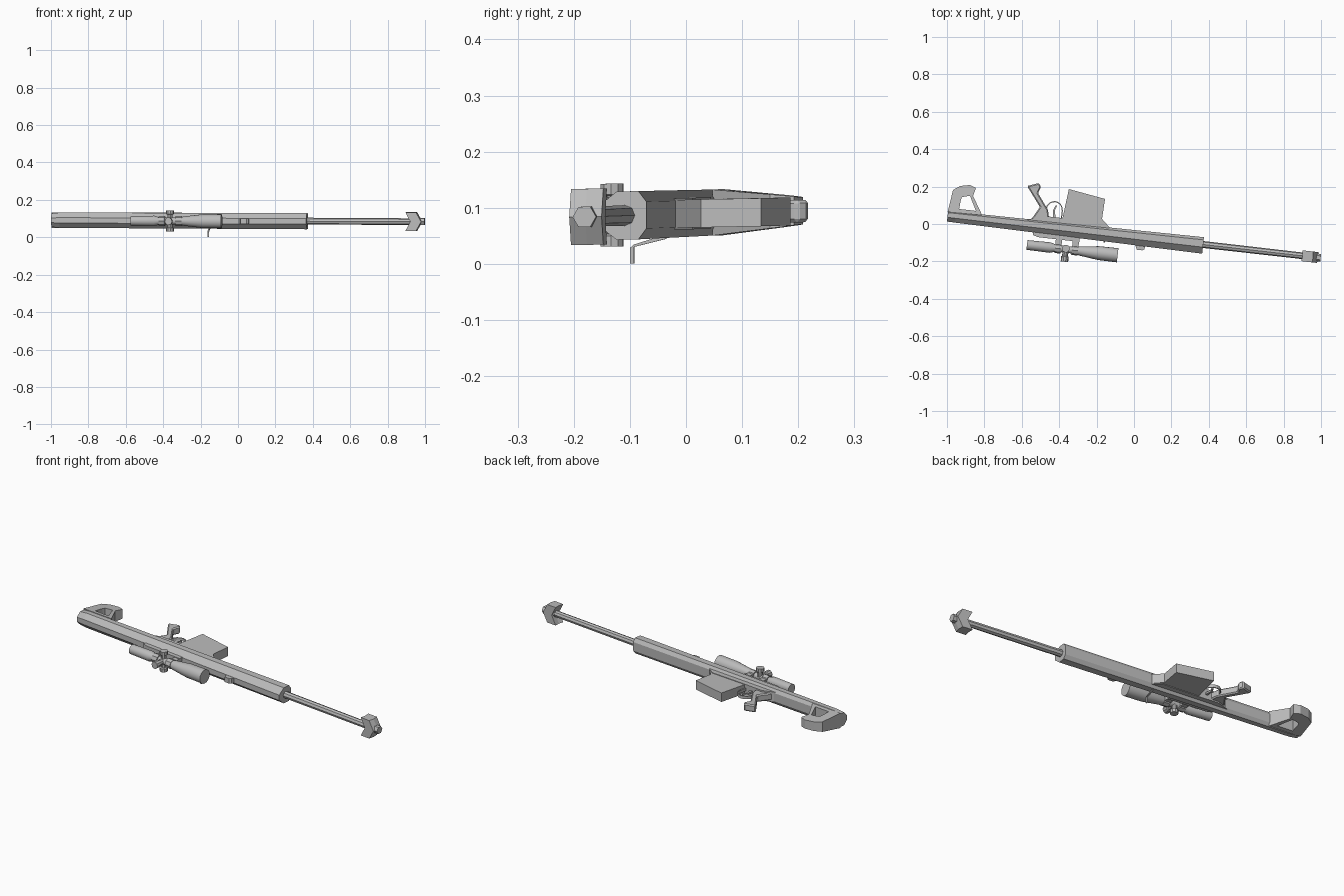
import bpy, bmesh, math

if "Cube" in bpy.data.objects:
    bpy.data.objects.remove(bpy.data.objects["Cube"])

# Rifle frame: u = along barrel, v = towards grip side, w = up; the whole rifle lies yawed on its side
A = math.radians(-6.5)
GREY = bpy.data.materials.new("gunmetal_grey")
GREY.diffuse_color = (0.5, 0.5, 0.5, 1)
GREY.use_nodes = True
GREY.node_tree.nodes["Principled BSDF"].inputs["Base Color"].default_value = GREY.diffuse_color


def place(u, v, w):
    return (u * math.cos(A) - v * math.sin(A),
            u * math.sin(A) + v * math.cos(A),
            0.089 + w - 0.004 * u + 0.02 * v)


def make(name, verts, faces, bevel=0, smooth=False):
    me = bpy.data.meshes.new(name)
    me.from_pydata([place(*p) for p in verts], [], faces)
    bm = bmesh.new()
    bm.from_mesh(me)
    bmesh.ops.recalc_face_normals(bm, faces=bm.faces)
    bm.to_mesh(me)
    bm.free()
    me.materials.append(GREY)
    ob = bpy.data.objects.new(name, me)
    bpy.context.collection.objects.link(ob)
    if bevel:
        m = ob.modifiers.new("chamfer", 'BEVEL')
        m.width, m.segments, m.limit_method = bevel, 1, 'ANGLE'
        m.angle_limit = math.radians(50)
    if smooth:
        bpy.ops.object.select_all(action='DESELECT')
        ob.select_set(True)
        bpy.context.view_layer.objects.active = ob
        bpy.ops.object.shade_smooth_by_angle(angle=math.radians(35))
    return ob


def loft(name, rings, **kw):
    n = len(rings[0])
    faces = [tuple(range(n)), tuple(range((len(rings) - 1) * n, len(rings) * n))]
    for r in range(len(rings) - 1):
        for i in range(n):
            j = (i + 1) % n
            faces.append((r * n + i, r * n + j, (r + 1) * n + j, (r + 1) * n + i))
    return make(name, [p for ring in rings for p in ring], faces, **kw)


def prism(name, pts, half, **kw):
    """Side profile (u, v) given thickness; half may be a function of v."""
    h = half if callable(half) else (lambda v: half)
    return loft(name, [[(u, v, s * h(v)) for u, v in pts] for s in (-1, 1)], **kw)


def lathe(name, profile, v, n, w=0, **kw):
    """Round part along the barrel direction from (u, radius) pairs."""
    ang = [2 * math.pi * i / n for i in range(n)]
    return loft(name, [[(u, v + r * math.cos(a), w + r * math.sin(a)) for a in ang]
                       for u, r in profile], **kw)


def box(name, u0, u1, v0, v1, w0, w1, **kw):
    pts = [(u0, v0), (u1, v0), (u1, v1), (u0, v1)]
    return loft(name, [[(u, v, w) for u, v in pts] for w in (w0, w1)], **kw)


# Main body: eight-sided section, slimmer towards the shoulder
SECTION = [(0.042, 0.024), (0.028, 0.043), (-0.010, 0.043), (-0.044, 0.015)]
SECTION += [(v, -w) for v, w in reversed(SECTION)]
loft("body", [[(u, -0.071 + sv * v, sw * w) for v, w in SECTION]
              for u, sv, sw in ((-0.995, 0.66, 0.84), (-0.95, 0.68, 0.95), (0.38, 1.03, 1.0))])

# Open shoulder stock: outer and inner loops joined into a frame
outer = [(-0.997, -0.049), (-0.982, 0.071), (-0.947, 0.0965), (-0.895, 0.108),
         (-0.861, 0.096), (-0.872, 0.0515), (-0.812, -0.045)]
inner = [(-0.938, -0.026), (-0.934, 0.025), (-0.93, 0.039), (-0.905, 0.046),
         (-0.888, 0.05), (-0.88, 0.035), (-0.848, -0.026)]
n = len(outer)
verts = [(u, v, s * (0.036 - 0.11 * v)) for s in (-1, 1) for loop in (outer, inner) for u, v in loop]
faces = []
for i in range(n):
    j = (i + 1) % n
    faces += [(i, j, n + j, n + i), (2 * n + i, 2 * n + j, 3 * n + j, 3 * n + i),
              (i, j, 2 * n + j, 2 * n + i), (n + i, n + j, 3 * n + j, 3 * n + i)]
make("stock_frame", verts, faces)

# Barrel and muzzle
lathe("barrel", [(0.36, 0.0185), (0.96, 0.0175)], -0.067, 8, smooth=True)
lathe("muzzle_tip", [(0.93, 0.021), (1.012, 0.021)], -0.067, 6)
chevron = [(0.942, 0), (0.915, 0.050), (0.972, 0.050), (1.0, 0),
           (0.972, -0.050), (0.915, -0.050)]
loft("muzzle_brake", [[(u + du, -0.067 + dv, w) for u, w in chevron]
                      for dv, du in ((-0.029, -0.004), (0, 0), (0.029, -0.004))])

# Magazine, grip and lower receiver
prism("magazine", [(-0.367, 0.146), (-0.169, 0.1155), (-0.173, 0.0075), (-0.12, -0.04),
                   (-0.386, -0.04)], 0.025)
prism("lower_receiver", [(-0.575, -0.045), (-0.50, -0.012), (-0.386, -0.012), (-0.17, -0.008),
                         (-0.11, -0.045)], 0.028)
prism("grip", [(-0.591, 0.137), (-0.5295, 0.160), (-0.516, 0.1405), (-0.529, 0.107),
               (-0.4655, 0.0225), (-0.45, -0.04), (-0.55, -0.04), (-0.51, 0.0334)],
      0.02, bevel=0.006)

# Trigger guard (thin strap) and trigger
arc = [(-0.432 + 0.046 * math.cos(t), 0.026 + 0.048 * math.sin(t))
       for t in [math.pi * (k / 8) for k in range(9)]]
arc = [(-0.386, -0.02)] + arc
arc_in = [(-0.432 + (u + 0.432) * 0.88, 0.026 + (v - 0.026) * 0.88) for u, v in arc]
for k in range(len(arc) - 1):
    prism("trigger_guard_%d" % k, [arc[k], arc[k + 1], arc_in[k + 1], arc_in[k]], 0.008)
prism("trigger", [(-0.435, -0.02), (-0.42, -0.02), (-0.428, 0.025), (-0.420, 0.05),
                  (-0.427, 0.052), (-0.438, 0.025)], 0.005)

# Scope
SV = -0.176
lathe("scope_tube", [(-0.556, 0.026), (-0.43, 0.028), (-0.40, 0.018), (-0.30, 0.018),
                     (-0.27, 0.025), (-0.17, 0.037), (-0.068, 0.038)], SV, 16, smooth=True)
TU = -0.347
ring = [2 * math.pi * i / 10 for i in range(10)]
for s, side in ((1, "upper"), (-1, "lower")):
    loft("scope_knob_" + side, [[(TU + r * math.cos(a), SV + 0.004 + r * math.sin(a), s * w) for a in ring]
                                for r, w in ((0.014, 0), (0.014, 0.034), (0.021, 0.037), (0.021, 0.056))],
         smooth=True)
loft("scope_knob_outer", [[(TU + r * math.cos(a), v, r * math.sin(a)) for a in ring]
                          for r, v in ((0.016, SV), (0.016, -0.212), (0.02, -0.215), (0.02, -0.243))],
     smooth=True)

# Scope rail, rings and mounts
prism("scope_rail", [(-0.53, -0.09), (-0.28, -0.09), (-0.28, -0.128), (-0.50, -0.128),
                     (-0.53, -0.12)], 0.017)
for u, name in ((-0.389, "rear"), (-0.298, "front")):
    box("scope_mount_" + name, u - 0.017, u + 0.017, -0.165, -0.11, -0.013, 0.013)
    lathe("scope_ring_" + name, [(u - 0.017, 0.026), (u + 0.017, 0.026)], SV, 8)

# Small sight foot on the body
prism("sight_foot", [(0.01, -0.10), (0.075, -0.10), (0.07, -0.128), (0.06, -0.135), (0.03, -0.135), (0.025, -0.122)],
      0.014)

# Bent bolt handle on the underside
path = [(-0.052, -0.036), (-0.11, -0.053), (-0.11, -0.0868)]
path_in = [(-0.052, -0.044), (-0.117, -0.059), (-0.117, -0.0868)]
for k in range(2):
    quad = [path[k], path[k + 1], path_in[k + 1], path_in[k]]
    loft("bolt_handle_%d" % k, [[(u, v, w) for v, w in quad] for u in (-0.151, -0.143)])
